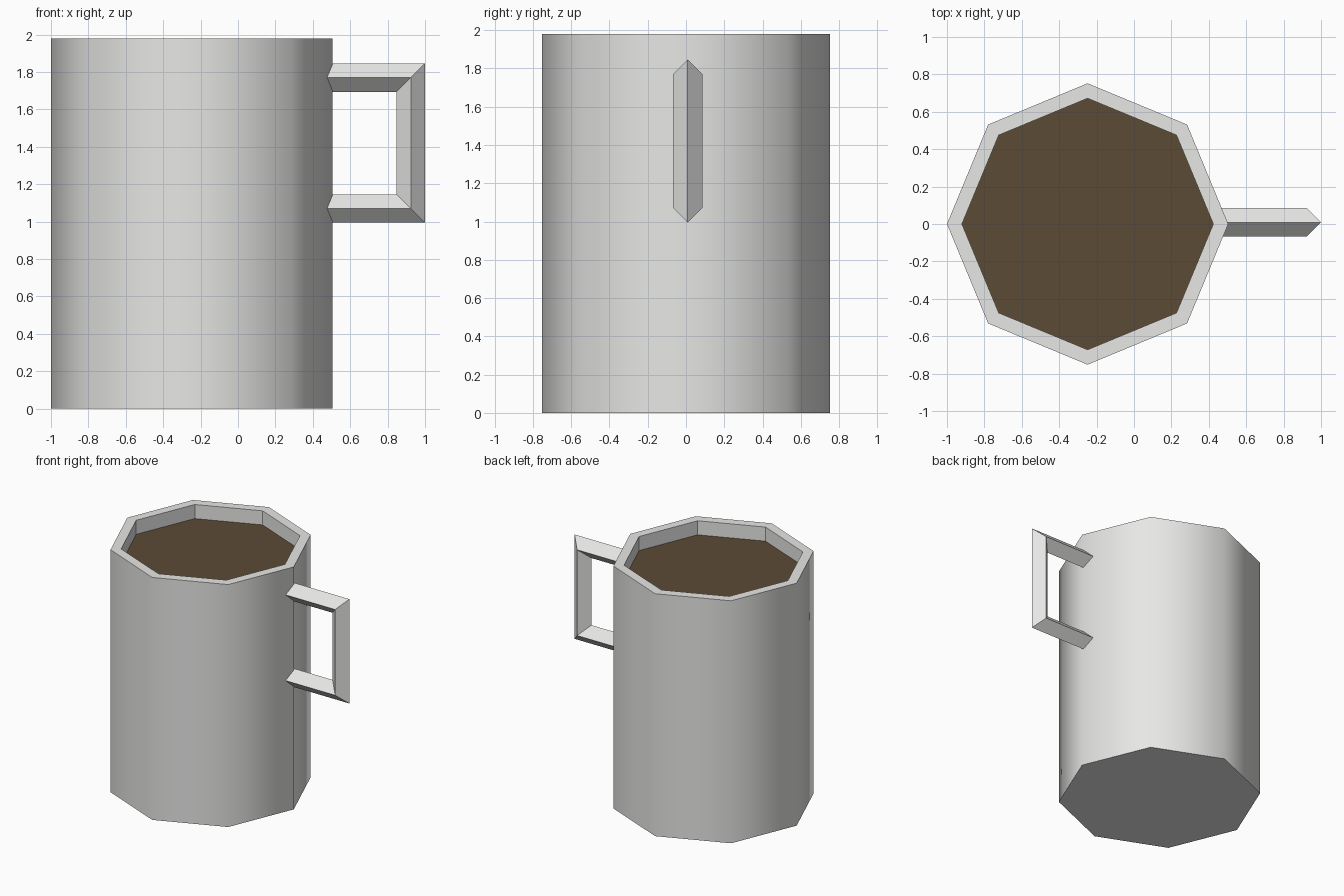
import bpy, bmesh, math

if "Cube" in bpy.data.objects:
    bpy.data.objects.remove(bpy.data.objects["Cube"])

SIDES, CX, HEIGHT = 8, -0.248, 1.98
R_OUT, R_IN, DRINK_Z = 0.752, 0.672, 1.865


def material(name, rgb):
    m = bpy.data.materials.new(name)
    m.diffuse_color = (*rgb, 1)
    m.use_nodes = True
    m.node_tree.nodes["Principled BSDF"].inputs["Base Color"].default_value = m.diffuse_color
    return m


def finish(name, bm, mats):
    bmesh.ops.recalc_face_normals(bm, faces=bm.faces)
    me = bpy.data.meshes.new(name)
    bm.to_mesh(me)
    bm.free()
    for m in mats:
        me.materials.append(m)
    ob = bpy.data.objects.new(name, me)
    bpy.context.collection.objects.link(ob)
    return ob


def ring(bm, r, z):
    return [bm.verts.new((CX + r * math.cos(a), r * math.sin(a), z))
            for a in (math.tau * i / SIDES for i in range(SIDES))]


def bridge(bm, a, b):
    n = len(a)
    return [bm.faces.new((a[i], a[(i + 1) % n], b[(i + 1) % n], b[i])) for i in range(n)]


grey = material("light grey ceramic", (0.8, 0.8, 0.79))
brown = material("dark brown drink", (0.105, 0.069, 0.036))

# Cup: smooth outer wall, flat rim, faceted inner wall, drink surface inside
bm = bmesh.new()
bottom, top = ring(bm, R_OUT, 0), ring(bm, R_OUT, HEIGHT)
lip, drink = ring(bm, R_IN, HEIGHT), ring(bm, R_IN, DRINK_Z)
bm.faces.new(bottom)
for f in bridge(bm, bottom, top):
    f.smooth = True
bridge(bm, top, lip)
bridge(bm, lip, drink)
bm.faces.new(drink).material_index = 1
finish("cup", bm, [grey, brown])

# Handle: diamond section swept along a mitred square path, ends sunk in the wall
bm = bmesh.new()
half, y0 = 0.076, 0.009
path = [(0.45, 1.77, 0, 1), (0.924, 1.77, 1, 1), (0.924, 1.07, 1, -1), (0.45, 1.07, 0, -1)]
rings = []
for x, z, dx, dz in path:
    rings.append([bm.verts.new((x + dx * d * half, y0 + s * half, z + dz * d * half))
                  for d, s in ((1, 0), (0, 1), (-1, 0), (0, -1))])
for a, b in zip(rings, rings[1:]):
    bridge(bm, a, b)
bm.faces.new(rings[0])
bm.faces.new(rings[-1])
finish("handle", bm, [grey])
